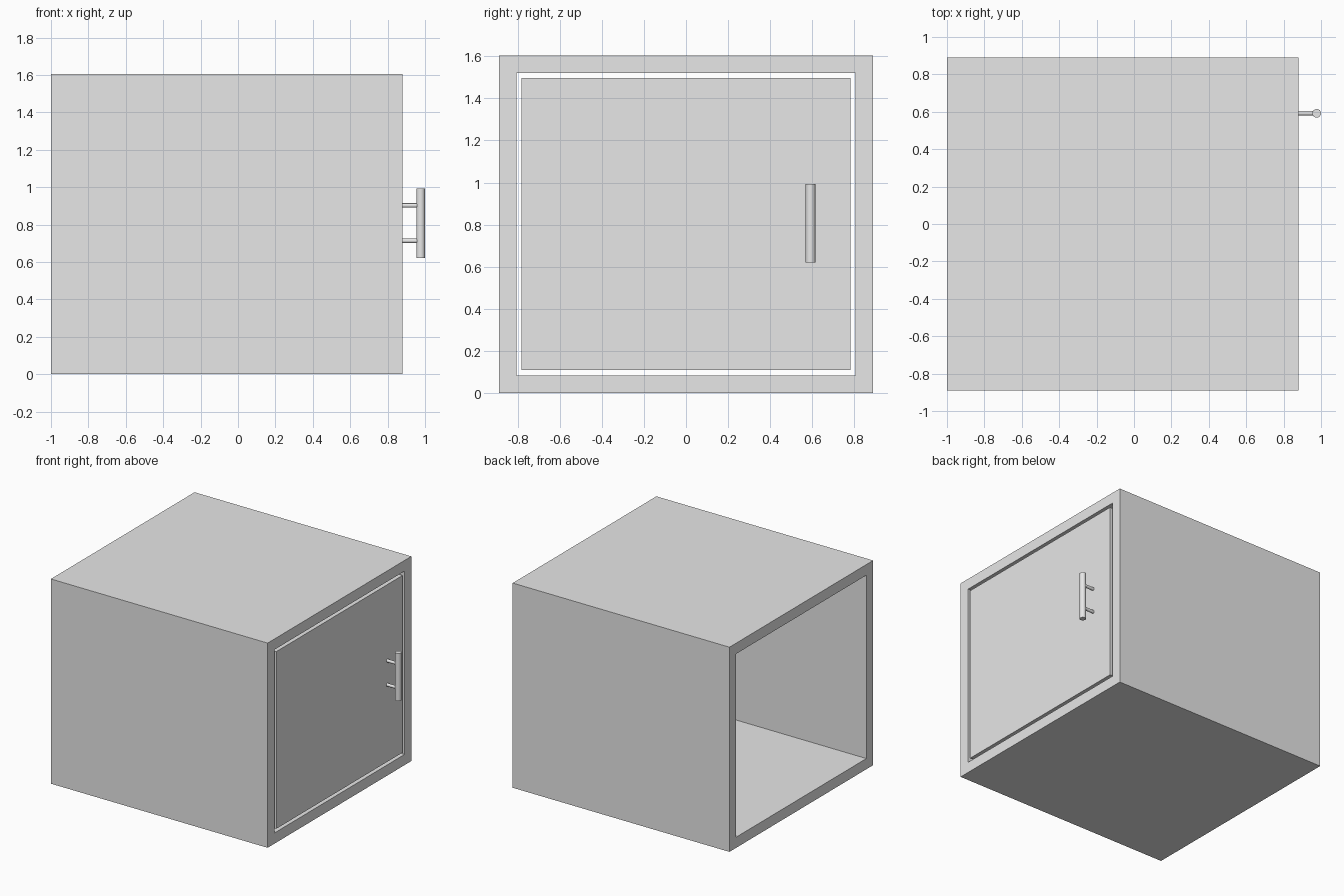
import bpy, bmesh
from mathutils import Vector

if "Cube" in bpy.data.objects:
    bpy.data.objects.remove(bpy.data.objects["Cube"])

GREY = (0.8, 0.8, 0.8, 1)
grey = bpy.data.materials.new("light_grey")
grey.diffuse_color = GREY
grey.use_nodes = True
grey.node_tree.nodes["Principled BSDF"].inputs["Base Color"].default_value = GREY

BACK, FRONT = -1.0, 0.88      # open end and door end
HALF, TOP, WALL = 0.89, 1.605, 0.084
GAP, DOOR_THICK = 0.024, 0.08


def finish(name, bm):
    bmesh.ops.recalc_face_normals(bm, faces=bm.faces)
    mesh = bpy.data.meshes.new(name)
    bm.to_mesh(mesh)
    bm.free()
    mesh.materials.append(grey)
    obj = bpy.data.objects.new(name, mesh)
    bpy.context.collection.objects.link(obj)
    return obj


def rectangle(bm, x, inset):
    y, low, high = HALF - inset, inset, TOP - inset
    return [bm.verts.new((x, a, b)) for a, b in ((-y, low), (y, low), (y, high), (-y, high))]


def rod(name, start, end, radius):
    start, end = Vector(start), Vector(end)
    bpy.ops.mesh.primitive_cylinder_add(vertices=32, radius=radius, depth=(end - start).length,
                                        location=(start + end) / 2)
    obj = bpy.context.object
    obj.name = name
    obj.rotation_euler = (end - start).to_track_quat('Z', 'Y').to_euler()
    obj.data.materials.append(grey)
    bpy.ops.object.shade_smooth_by_angle()


# Cabinet shell: rectangular tube, open at the far end
bm = bmesh.new()
rings = [rectangle(bm, x, inset) for x, inset in
         ((BACK, 0), (FRONT, 0), (FRONT, WALL), (BACK, WALL))]
for r, ring in enumerate(rings):
    following = rings[(r + 1) % 4]
    for i in range(4):
        j = (i + 1) % 4
        bm.faces.new((ring[i], ring[j], following[j], following[i]))
finish("cabinet_shell", bm)

# Door panel, flush with the shell and clear of it all round
bm = bmesh.new()
inner, outer = [rectangle(bm, x, WALL + GAP) for x in (FRONT - DOOR_THICK, FRONT)]
bm.faces.new(inner)
bm.faces.new(outer)
for i in range(4):
    j = (i + 1) % 4
    bm.faces.new((inner[i], inner[j], outer[j], outer[i]))
finish("door", bm)

# Bar handle on two posts
HANDLE_X, HANDLE_Y = 0.977, 0.592
rod("handle_bar", (HANDLE_X, HANDLE_Y, 0.62), (HANDLE_X, HANDLE_Y, 0.994), 0.023)
for label, z in (("lower", 0.713), ("upper", 0.902)):
    rod("handle_post_" + label, (FRONT - 0.005, HANDLE_Y, z), (HANDLE_X, HANDLE_Y, z), 0.012)
